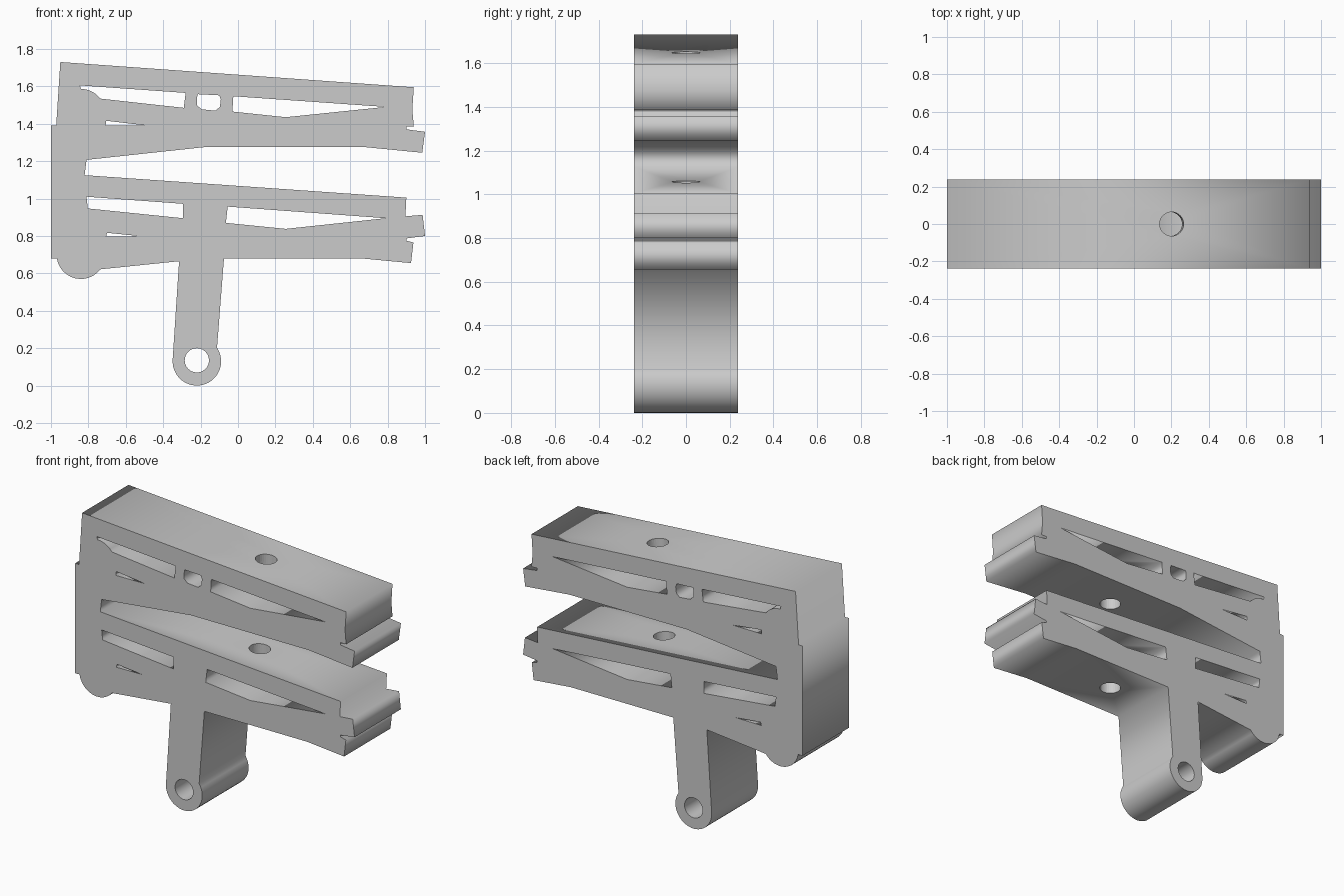
import bpy, bmesh
from math import cos, sin, radians, pi

if "Cube" in bpy.data.objects:
    bpy.data.objects.remove(bpy.data.objects["Cube"])

HALF = 0.237   # half width along y
TILT = 0.071   # lean of the whole mechanism


def arc(cx, cz, r, a0, a1, n):
    return [(cx + r * cos(radians(a0 + (a1 - a0) * i / n)),
             cz + r * sin(radians(a0 + (a1 - a0) * i / n))) for i in range(n + 1)]


# Side outline: upper arm, lower arm, hanging leg, pivot boss, back post
outline = [(-0.95, 1.73), (0.94, 1.595), (0.932, 1.475), (0.94, 1.385), (0.90, 1.385),
           (0.90, 1.37), (1.0, 1.357), (0.985, 1.245), (0.67, 1.276), (-0.17, 1.276),
           (-0.81, 1.207), (-0.82, 1.125), (0.90, 1.005), (0.895, 0.905), (0.987, 0.913),
           (1.0, 0.80), (0.90, 0.787), (0.90, 0.775), (0.938, 0.765), (0.925, 0.655),
           (0.66, 0.68), (-0.075, 0.68)]
outline += arc(-0.22, 0.13, 0.13, 34, -180, 20)
outline += [(-0.315, 0.665)]
outline += arc(-0.84, 0.70, 0.13, -37, -171, 12)
outline += [(-1.0, 0.68), (-1.0, 1.39), (-0.972, 1.39)]

# Openings running right through the side
openings = [
    [(-0.845, 1.605), (-0.28, 1.565), (-0.29, 1.485)] + arc(-0.84, 1.456, 0.13, 37, 90, 6),
    [(-0.215, 1.558), (-0.1, 1.552), (-0.092, 1.53), (-0.097, 1.49), (-0.12, 1.47),
     (-0.195, 1.477), (-0.22, 1.5), (-0.22, 1.535)],
    [(-0.025, 1.547), (0.79, 1.49), (0.255, 1.435), (-0.03, 1.465)],
    [(-0.705, 1.416), (-0.50, 1.392), (-0.708, 1.39)],
    [(-0.81, 1.01), (-0.295, 0.972), (-0.295, 0.895), (-0.803, 0.947)],
    [(-0.055, 0.957), (0.79, 0.895), (0.255, 0.838), (-0.065, 0.87)],
    [(-0.70, 0.817), (-0.52, 0.799), (-0.705, 0.797)],
    arc(-0.22, 0.135, 0.065, 0, 345, 23),
]

# Fill and extrude the profile
curve = bpy.data.curves.new("bracket_profile", 'CURVE')
curve.dimensions = '2D'
curve.fill_mode = 'BOTH'
curve.extrude = HALF
for pts in [outline] + openings:
    s = curve.splines.new('POLY')
    s.points.add(len(pts) - 1)
    for p, (x, z) in zip(s.points, pts):
        p.co = (x, z, 0, 1)
    s.use_cyclic_u = True
body = bpy.data.objects.new("double_arm_bracket", curve)
bpy.context.collection.objects.link(body)
body.rotation_euler = (pi / 2, 0, 0)
bpy.context.view_layer.objects.active = body
body.select_set(True)
bpy.ops.object.convert(target='MESH')
body = bpy.context.object
bpy.ops.object.transform_apply(location=False, rotation=True, scale=False)

# Weld the caps to the walls
bm = bmesh.new()
bm.from_mesh(body.data)
bmesh.ops.remove_doubles(bm, verts=bm.verts, dist=1e-5)
bmesh.ops.recalc_face_normals(bm, faces=bm.faces)
bm.to_mesh(body.data)
bm.free()

# Screw holes: leaning ones in each top bar, upright blind ones underneath
for i, (x, z0, z1, tilt) in enumerate([(0.20, 1.50, 1.76, TILT), (0.155, 0.91, 1.17, TILT),
                                       (0.19, 1.18, 1.36, 0), (0.19, 0.58, 0.77, 0)]):
    bpy.ops.mesh.primitive_cylinder_add(vertices=32, radius=0.064, depth=z1 - z0,
                                        location=(x, 0, (z0 + z1) / 2), rotation=(0, tilt, 0))
    cutter = bpy.context.object
    cutter.name = f"screw_hole_cutter_{i}"
    cutter.hide_render = True
    mod = body.modifiers.new(f"screw_hole_{i}", 'BOOLEAN')
    mod.operation = 'DIFFERENCE'
    mod.solver = 'EXACT'
    mod.object = cutter
    bpy.context.view_layer.objects.active = body
    bpy.ops.object.modifier_apply(modifier=mod.name)
    bpy.data.objects.remove(cutter)
